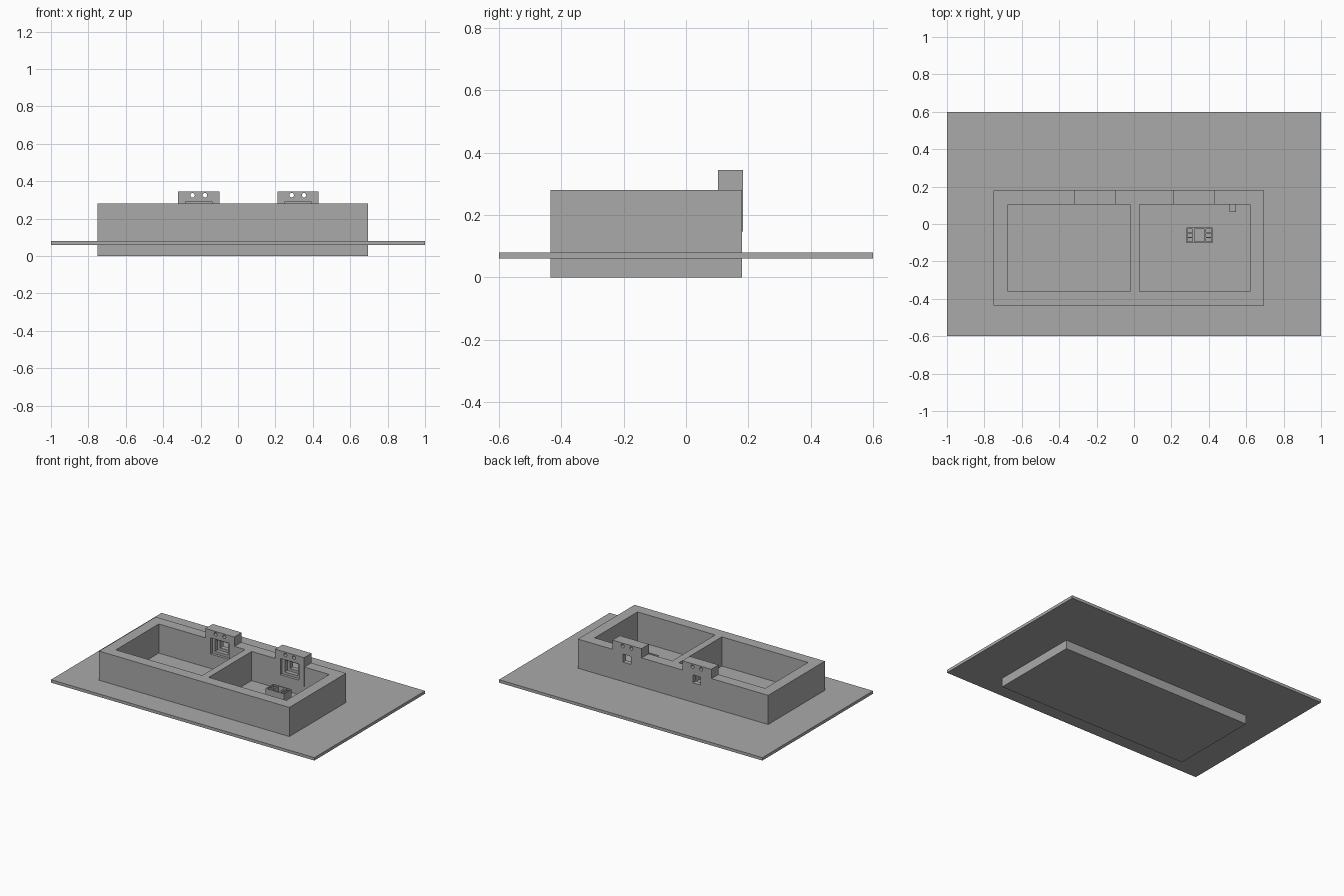
import bpy
from mathutils import Matrix, Vector

if "Cube" in bpy.data.objects:
    bpy.data.objects.remove(bpy.data.objects["Cube"], do_unlink=True)

grey = bpy.data.materials.new("plain grey")
grey.use_nodes = True
grey.diffuse_color = (0.4, 0.4, 0.4, 1)
grey.node_tree.nodes["Principled BSDF"].inputs["Base Color"].default_value = (0.4, 0.4, 0.4, 1)


def box(name, x, y, z):
    """Box from its (low, high) range on each axis."""
    bpy.ops.mesh.primitive_cube_add(size=1)
    ob = bpy.context.object
    ob.name = name
    size = [r[1] - r[0] for r in (x, y, z)]
    centre = Vector([(r[0] + r[1]) / 2 for r in (x, y, z)])
    ob.data.transform(Matrix.Translation(centre) @ Matrix.Diagonal((*size, 1)))
    ob.data.materials.append(grey)
    return ob


def around(c, half):
    return (c - half, c + half)


def bore(x, y, z, radius):
    """Round cutter running along y."""
    bpy.ops.mesh.primitive_cylinder_add(vertices=24, radius=radius, depth=0.3,
                                        location=(x, y, z), rotation=(1.5708, 0, 0))
    ob = bpy.context.object
    ob.data.materials.append(grey)
    return ob


def cut(target, cutters):
    """Subtract the cutters one by one, then discard them."""
    for cutter in cutters:
        mod = target.modifiers.new("cut", "BOOLEAN")
        mod.operation = "DIFFERENCE"
        mod.solver = "EXACT"
        mod.object = cutter
    bpy.context.view_layer.update()
    deps = bpy.context.evaluated_depsgraph_get()
    mesh = bpy.data.meshes.new_from_object(target.evaluated_get(deps))
    target.modifiers.clear()
    target.data = mesh
    for cutter in cutters:
        bpy.data.objects.remove(cutter, do_unlink=True)


FLOOR = 0.08
TOP = 0.28
PLATES = {"right": -0.21, "left": 0.32}
WALL_IN, WALL_OUT = 0.105, 0.18

# Flat base sheet and the two-bay tray set through it
box("base_sheet", (-1, 1), (-0.6, 0.6), (0.06, FLOOR))
tray = box("tray", (-0.75, 0.695), (-0.435, WALL_OUT), (0, TOP))
bays = [box("bay", x, (-0.36, WALL_IN), (FLOOR, 0.5))
        for x in ((-0.675, -0.02), (0.03, 0.62))]
slots = [box("slot", around(c, 0.11), (0.05, 0.25), (0.147, 0.5))
         for c in PLATES.values()]
cut(tray, bays + slots)

# Socket plates: stepped window narrowing to the back, two screw holes above
for side, c in PLATES.items():
    plate = box(side + "_socket_plate", around(c, 0.11),
                (WALL_IN - 0.002, WALL_OUT + 0.003), (0.147, 0.345))
    steps = [box("step", around(c, half), (0.05, back), z) for half, back, z in (
        (0.07, 0.122, (0.18, 0.291)),
        (0.05, 0.15, (0.197, 0.278)),
        (0.03, 0.25, (0.215, 0.27)))]
    holes = [bore(c + dx, 0.14, 0.325, 0.012) for dx in (-0.033, 0.033)]
    cut(plate, steps + holes)

# Loose socket insert standing in the left bay
ix, iy = 0.35, -0.06
insert = box("socket_insert", around(ix, 0.07), around(iy, 0.042), (FLOOR, 0.172))
pockets = [box("well", around(ix, 0.026), around(iy, 0.034), (0.1, 0.2))]
for s in (-1, 1):
    for dy in (-0.024, 0, 0.024):
        pockets.append(box("pocket", around(ix + s * 0.05, 0.014),
                           around(iy + dy, 0.009), (0.12, 0.2)))
cut(insert, pockets)

# Small stop on the back wall of the left bay
box("wall_stop", (0.51, 0.545), (0.065, WALL_IN + 0.01), (FLOOR, 0.17))
